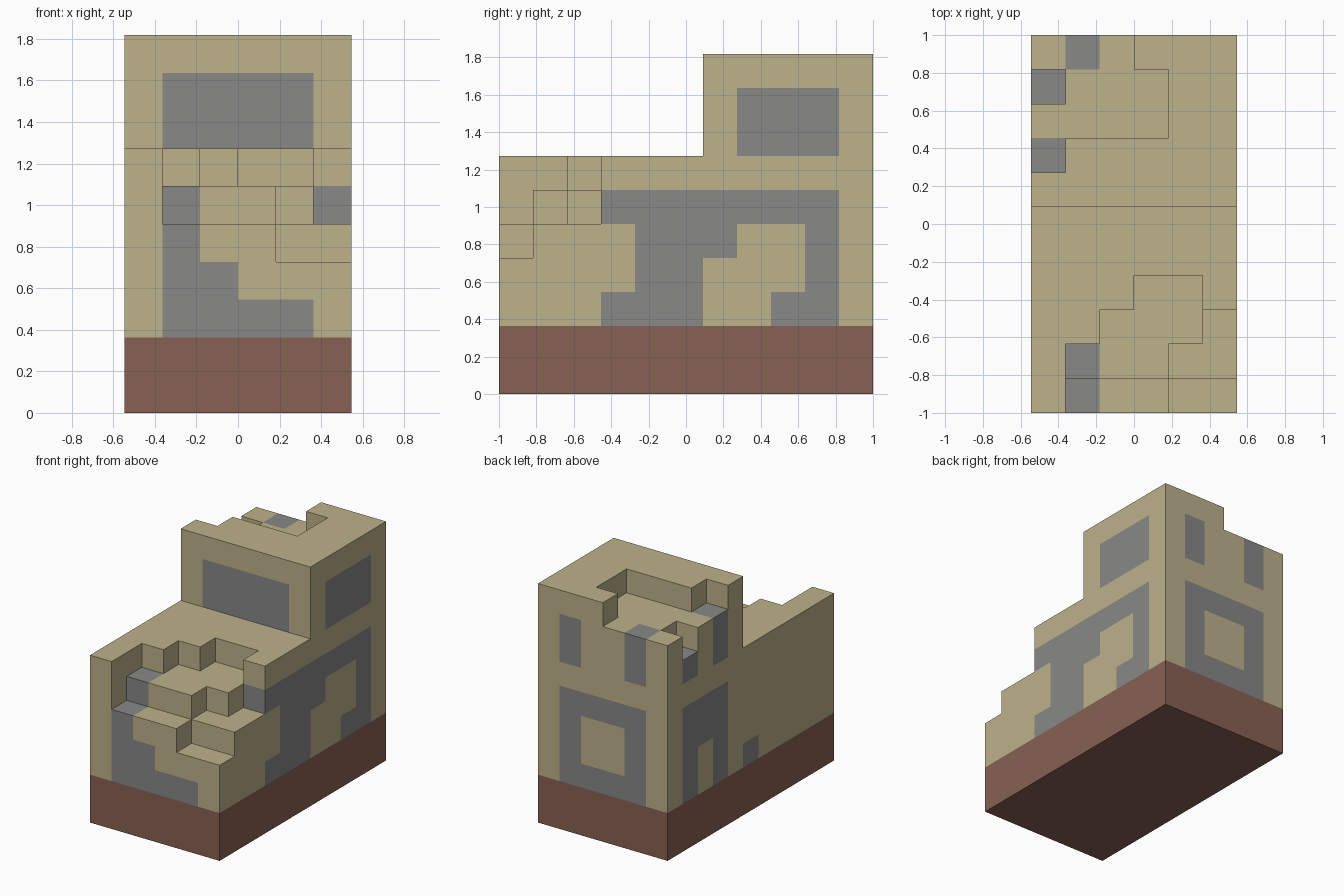
import bpy
import bmesh
from math import radians

old = bpy.data.objects.get("Cube")
if old:
    bpy.data.objects.remove(old, do_unlink=True)

NX, NY = 6, 11
U = 2 / NY          # size of one block


def material(name, rgb):
    m = bpy.data.materials.new(name)
    m.use_nodes = True
    m.diffuse_color = (*rgb, 1)
    m.node_tree.nodes["Principled BSDF"].inputs["Base Color"].default_value = (*rgb, 1)
    return m


sand = material("sand wall", (0.508, 0.445, 0.258))
grey = material("grey opening", (0.246, 0.246, 0.242))
brown = material("brown base", (0.242, 0.120, 0.084))


def corner(x, y, z):
    return ((x - NX / 2) * U, (y - NY / 2) * U, z * U)


def block(x0, x1, y0, y1, z0, z1):
    """All cells in a range, ends included."""
    return {(x, y, z) for x in range(x0, x1 + 1)
            for y in range(y0, y1 + 1) for z in range(z0, z1 + 1)}


def build(name, cells, painted, mats):
    """Outer skin of a set of cells, with flat regions merged by colour."""
    bm = bmesh.new()
    for c in cells:
        for axis in range(3):
            for side in (0, 1):
                n = list(c)
                n[axis] += 2 * side - 1
                if tuple(n) in cells:
                    continue
                a, b = (axis + 1) % 3, (axis + 2) % 3
                ring = []
                for da, db in ((0, 0), (1, 0), (1, 1), (0, 1)):
                    p = list(c)
                    p[axis] += side
                    p[a] += da
                    p[b] += db
                    ring.append(bm.verts.new(corner(*p)))
                if not side:
                    ring.reverse()
                bm.faces.new(ring).material_index = int(c in painted)
    bmesh.ops.remove_doubles(bm, verts=bm.verts[:], dist=U / 100)
    bmesh.ops.dissolve_limit(bm, angle_limit=radians(1), verts=bm.verts[:],
                             edges=bm.edges[:], delimit={'MATERIAL'})
    me = bpy.data.meshes.new(name)
    bm.to_mesh(me)
    bm.free()
    for m in mats:
        me.materials.append(m)
    ob = bpy.data.objects.new(name, me)
    bpy.context.collection.objects.link(ob)
    return ob


# Base slab
build("base", block(0, 5, 0, 10, 0, 1), set(), [brown])

# Walls: low front hall and tall rear tower
walls = block(0, 5, 0, 10, 2, 6) | block(0, 5, 6, 10, 7, 9)

# Broken front corner, stepped down toward the front
walls -= block(1, 5, 0, 0, 5, 6)
walls -= block(4, 5, 0, 0, 4, 4)
walls -= block(1, 5, 1, 1, 6, 6)
walls -= block(4, 5, 1, 1, 5, 5)
walls -= block(2, 5, 2, 2, 6, 6)
walls -= block(5, 5, 2, 2, 5, 5)
walls -= block(3, 4, 3, 3, 6, 6)

# Broken tower top
walls -= block(0, 2, 10, 10, 9, 9)
walls -= block(0, 3, 8, 9, 9, 9)
walls -= block(0, 0, 7, 7, 9, 9)
walls -= block(0, 0, 9, 9, 8, 8)

# Front openings
openings = block(1, 4, 6, 6, 7, 8)
openings |= block(1, 1, 0, 0, 2, 4) | block(1, 1, 1, 1, 5, 5)
openings |= block(2, 2, 0, 0, 2, 3) | block(3, 4, 0, 0, 2, 2)

# Left side openings
openings |= block(5, 5, 7, 9, 7, 8) | block(5, 5, 3, 9, 5, 5)
openings |= block(5, 5, 4, 5, 2, 4) | block(5, 5, 9, 9, 2, 4)
openings |= block(5, 5, 3, 3, 2, 2) | block(5, 5, 8, 8, 2, 2)
openings |= block(5, 5, 6, 6, 4, 4)

# Right side openings
openings |= block(0, 0, 7, 7, 7, 8) | block(0, 0, 9, 9, 7, 7)
openings |= block(0, 0, 7, 9, 2, 5) - block(0, 0, 8, 8, 2, 3)
openings |= block(0, 0, 5, 5, 2, 2)

# Back openings: two narrow windows above a square frame
for col in (1, 4):
    openings |= block(col, col, 10, 10, 7, 8)
openings |= block(1, 4, 10, 10, 2, 5) - block(2, 3, 10, 10, 3, 4)

build("ruined_walls", walls, openings, [sand, grey])
